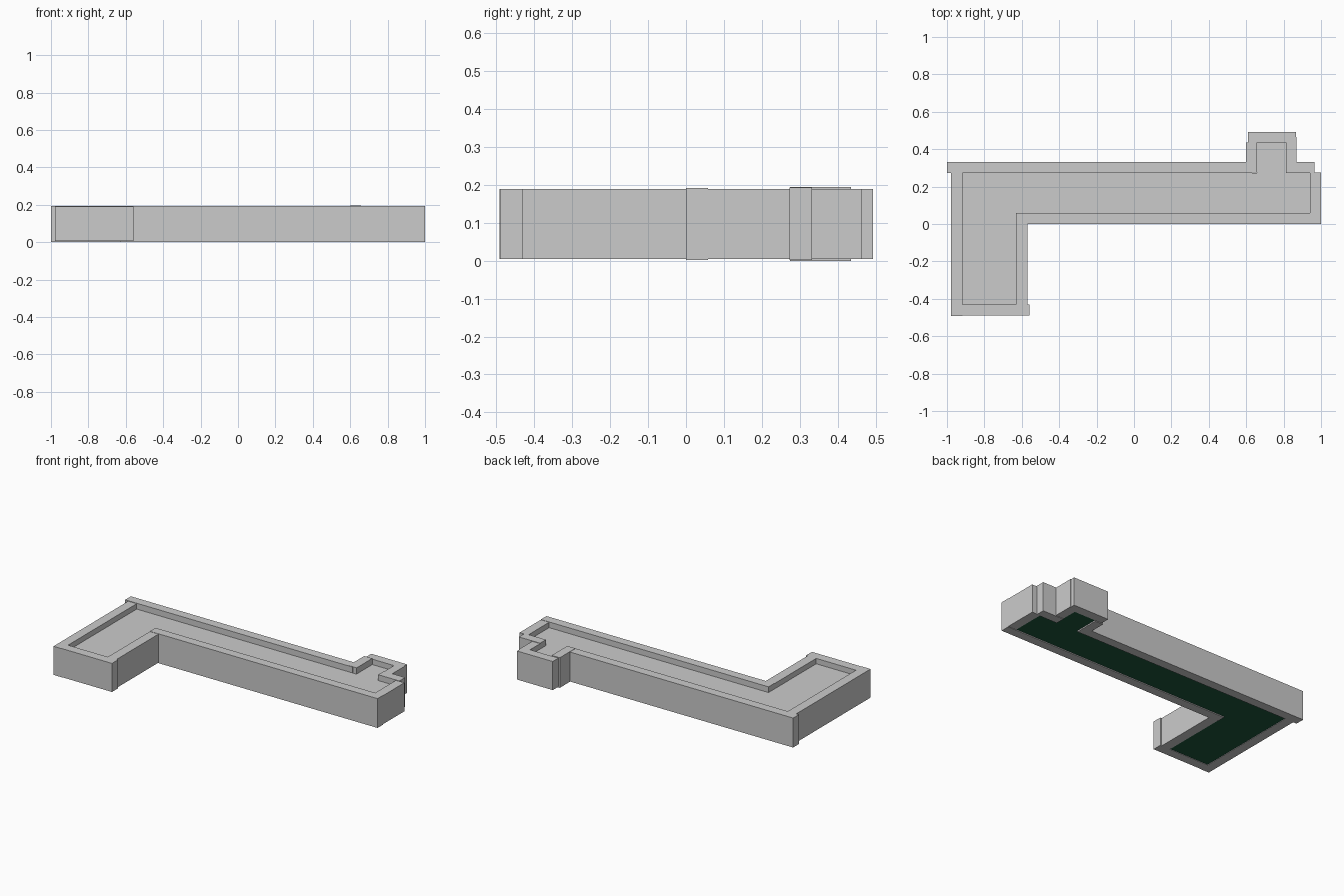
import bpy, bmesh

if "Cube" in bpy.data.objects:
    bpy.data.objects.remove(bpy.data.objects["Cube"])


def wall(name, x0, x1, y0, y1, z0=0.005, z1=0.19):
    """Box wall between two corners."""
    bm = bmesh.new()
    bmesh.ops.create_cube(bm, size=1)
    for v in bm.verts:
        v.co.x = x1 if v.co.x > 0 else x0
        v.co.y = y1 if v.co.y > 0 else y0
        v.co.z = z1 if v.co.z > 0 else z0
    return finish(name, bm)


def finish(name, bm):
    mesh = bpy.data.meshes.new(name)
    bm.to_mesh(mesh)
    bm.free()
    ob = bpy.data.objects.new(name, mesh)
    bpy.context.collection.objects.link(ob)
    return ob


def slab(name, outline, z, thickness):
    """Flat plate following the building plan."""
    bm = bmesh.new()
    face = bm.faces.new([bm.verts.new((x, y, z)) for x, y in outline])
    out = bmesh.ops.extrude_face_region(bm, geom=[face])
    for v in out["geom"]:
        if isinstance(v, bmesh.types.BMVert):
            v.co.z += thickness
    bmesh.ops.recalc_face_normals(bm, faces=bm.faces)
    return finish(name, bm)


# Outer walls of the long hall
wall("front_wall", -0.632, 1.0, 0.0, 0.058, 0.002, 0.192)
wall("right_wall", 0.94, 1.0, 0.001, 0.275)
wall("back_wall", -1.0, 0.63, 0.273, 0.332, 0.002, 0.193)
wall("back_wall_right", 0.813, 0.965, 0.273, 0.332, 0.002, 0.193)

# Front wing on the left
wall("left_wall", -0.978, -0.917, -0.492, 0.275)
wall("wing_inner_wall", -0.632, -0.57, -0.432, 0.05)
wall("wing_end_wall", -0.917, -0.56, -0.49, -0.43)

# Small back annex
wall("annex_left_wall", 0.60, 0.658, 0.275, 0.435, 0.0, 0.195)
wall("annex_right_wall", 0.813, 0.87, 0.275, 0.465)
wall("annex_back_wall", 0.61, 0.866, 0.435, 0.493)

# Roof and floor share the inner plan
plan = [(-0.917, -0.43), (-0.632, -0.43), (-0.632, 0.058), (0.94, 0.058),
        (0.94, 0.273), (0.813, 0.273), (0.813, 0.435), (0.658, 0.435),
        (0.658, 0.273), (-0.917, 0.273)]
slab("roof", plan, 0.145, 0.01)
floor = slab("floor", plan, 0.008, 0.006)
green = bpy.data.materials.new("dark_green")
green.diffuse_color = (0.012, 0.09, 0.045, 1)
green.use_nodes = True
green.node_tree.nodes["Principled BSDF"].inputs["Base Color"].default_value = green.diffuse_color
floor.data.materials.append(green)
